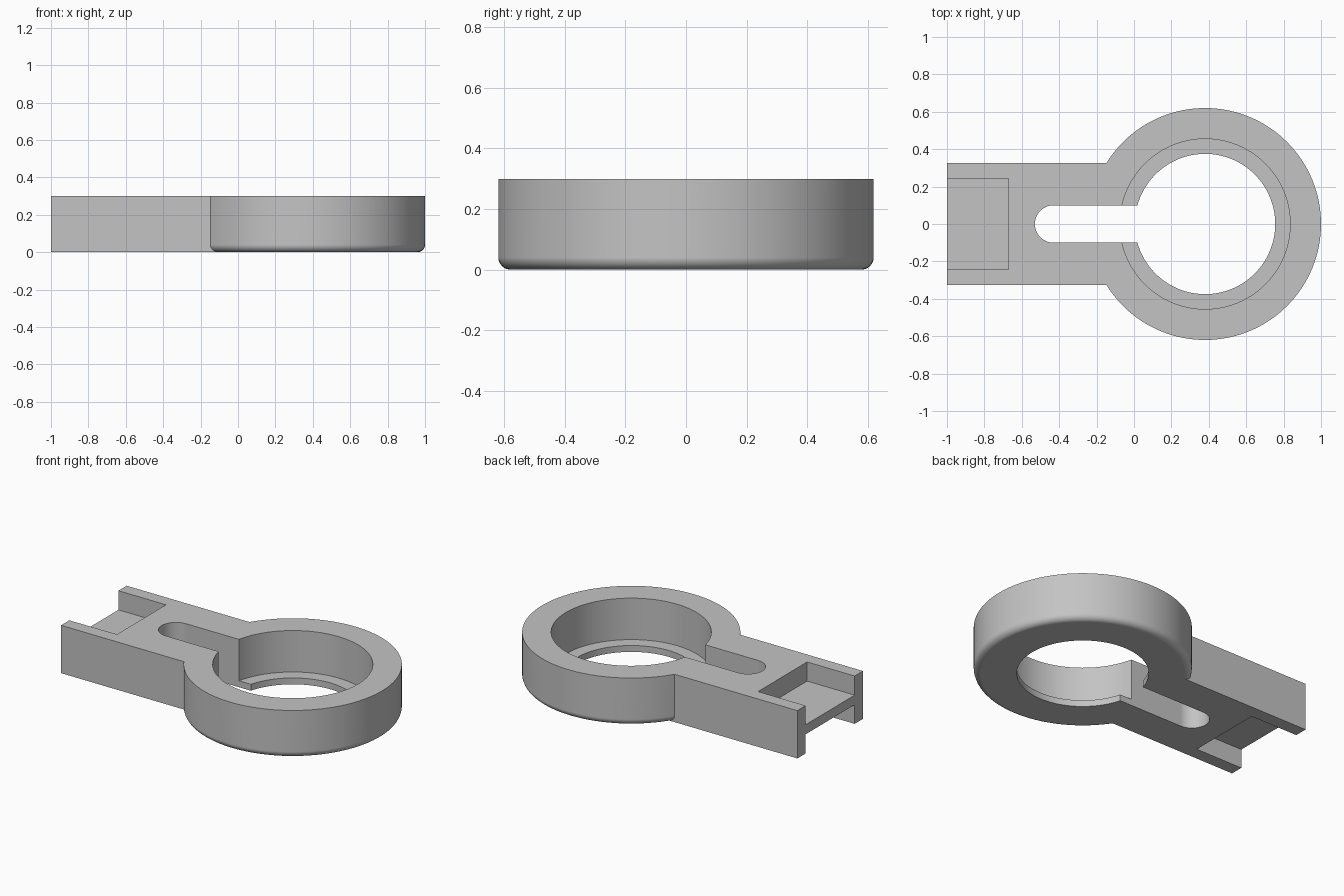
import bpy, bmesh
from math import sin, cos, pi, radians

if "Cube" in bpy.data.objects:
    bpy.data.objects.remove(bpy.data.objects["Cube"])

H = 0.30          # overall height
CX = 0.38         # ring centre
R = 0.62          # ring outer radius
FILLET = 0.04     # rounded bottom rim

grey = bpy.data.materials.new("plain grey")
grey.use_nodes = True
colour = (0.55, 0.55, 0.55, 1)
grey.diffuse_color = colour
grey.node_tree.nodes["Principled BSDF"].inputs["Base Color"].default_value = colour


def arc(cx, r, a0, a1, n):
    return [(cx + r * cos(a0 + (a1 - a0) * i / n), r * sin(a0 + (a1 - a0) * i / n))
            for i in range(n + 1)]


def circle(cx, r, n=128):
    return arc(cx, r, 0, 2 * pi, n)[:-1]


def rect(x0, x1, half):
    return [(x0, -half), (x1, -half), (x1, half), (x0, half)]


def loft(name, layers):
    """Solid through a stack of (outline, z) layers."""
    bm = bmesh.new()
    rings = [[bm.verts.new((x, y, z)) for x, y in outline] for outline, z in layers]
    bm.faces.new(rings[0][::-1])
    bm.faces.new(rings[-1])
    for a, b in zip(rings, rings[1:]):
        for i in range(len(a)):
            j = (i + 1) % len(a)
            bm.faces.new((a[i], a[j], b[j], b[i]))
    bmesh.ops.recalc_face_normals(bm, faces=bm.faces)
    mesh = bpy.data.meshes.new(name)
    bm.to_mesh(mesh)
    bm.free()
    mesh.materials.append(grey)
    ob = bpy.data.objects.new(name, mesh)
    bpy.context.collection.objects.link(ob)
    return ob


def prism(name, outline, z0, z1):
    return loft(name, [(outline, z0), (outline, z1)])


def combine(target, tool, operation):
    mod = target.modifiers.new(operation, "BOOLEAN")
    mod.operation, mod.solver, mod.object = operation, "EXACT", tool
    bpy.context.view_layer.objects.active = target
    bpy.ops.object.modifier_apply(modifier=mod.name)
    bpy.data.objects.remove(tool)


# Ring body with a rounded lower rim
steps = 8
layers = []
for i in range(steps + 1):
    t = pi / 2 * i / steps
    layers.append((circle(CX, R - FILLET * (1 - sin(t))), FILLET * (1 - cos(t))))
layers.append((circle(CX, R), H))
body = loft("ring_bracket", layers)

# Straight arm
combine(body, prism("arm", rect(-1, 0.2, 0.325), 0, H), "UNION")

# Stepped bore: wide above, narrower through the bottom lip
combine(body, prism("bore_cutter", circle(CX, 0.455), 0.04, 0.5), "DIFFERENCE")
combine(body, prism("lip_cutter", circle(CX, 0.375), -0.2, 0.4), "DIFFERENCE")

# Round-ended slot running from the bore into the arm
slot = arc(-0.43, 0.1, pi / 2, 3 * pi / 2, 32) + [(CX, -0.1), (CX, 0.1)]
combine(body, prism("slot_cutter", slot, -0.2, 0.5), "DIFFERENCE")

# Open pockets above and below the thin web at the arm's end
for z0, z1 in ((0.18, 0.5), (-0.2, 0.12)):
    combine(body, prism("pocket_cutter", rect(-1.2, -0.67, 0.243), z0, z1), "DIFFERENCE")

# Smooth curved walls, crisp edges
bpy.ops.object.select_all(action="DESELECT")
body.select_set(True)
bpy.context.view_layer.objects.active = body
bpy.ops.object.shade_smooth_by_angle(angle=radians(30))
weighted = body.modifiers.new("weighted_normals", "WEIGHTED_NORMAL")
weighted.keep_sharp = True
